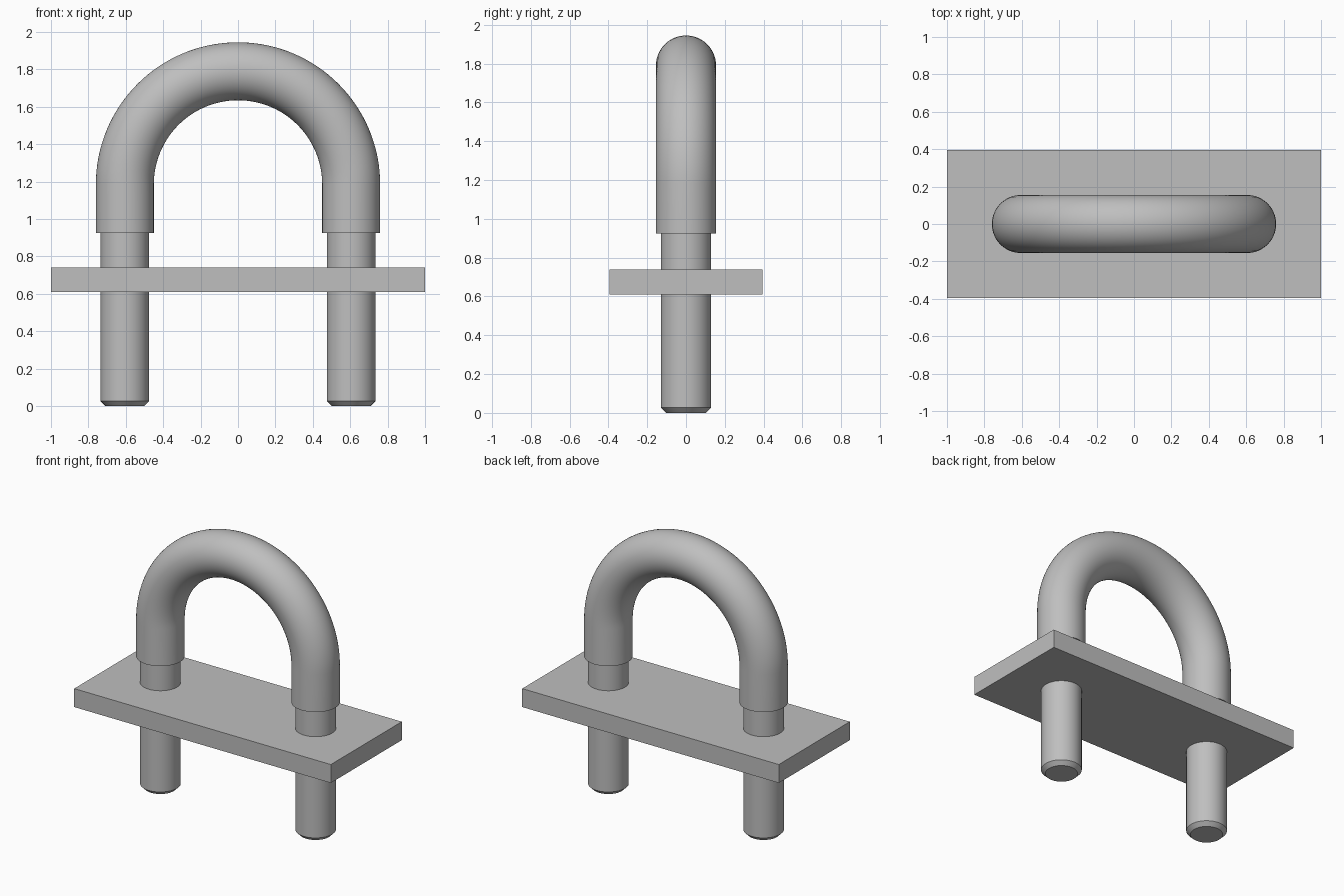
import bpy, bmesh, math
from mathutils import Vector

cube = bpy.data.objects.get("Cube")
if cube:
    bpy.data.objects.remove(cube, do_unlink=True)

LEG_X, BEND_Z = 0.605, 1.185
SLEEVE_R, ROD_R = 0.155, 0.13
SLEEVE_Z, PLATE_Z, PLATE_T = 0.925, 0.61, 0.13

steel = bpy.data.materials.new("steel grey")
steel.use_nodes = True
GREY = (0.52, 0.52, 0.52, 1)
steel.diffuse_color = GREY
steel.node_tree.nodes["Principled BSDF"].inputs["Base Color"].default_value = GREY


def finish(name, bm, smooth=True):
    bmesh.ops.recalc_face_normals(bm, faces=bm.faces)
    mesh = bpy.data.meshes.new(name)
    bm.to_mesh(mesh)
    bm.free()
    mesh.materials.append(steel)
    obj = bpy.data.objects.new(name, mesh)
    bpy.context.collection.objects.link(obj)
    if smooth:
        bpy.ops.object.select_all(action="DESELECT")
        obj.select_set(True)
        bpy.context.view_layer.objects.active = obj
        bpy.ops.object.shade_smooth_by_angle(angle=math.radians(30))
    return obj


def loft(name, rings, sides=64):
    """Skin circles given as (centre, outward direction, radius), capped at both ends."""
    bm = bmesh.new()
    loops = []
    for centre, out, radius in rings:
        angles = [math.tau * i / sides for i in range(sides)]
        loops.append([bm.verts.new(centre + radius * (math.cos(a) * out + math.sin(a) * Vector((0, 1, 0))))
                      for a in angles])
    for a, b in zip(loops, loops[1:]):
        for i in range(sides):
            j = (i + 1) % sides
            bm.faces.new((a[i], a[j], b[j], b[i]))
    bm.faces.new(loops[0])
    bm.faces.new(loops[-1])
    return finish(name, bm)


# Bent bar: half-circle arch with short straight ends
rings = [(Vector((LEG_X, 0, SLEEVE_Z)), Vector((1, 0, 0)), SLEEVE_R)]
STEPS = 64
for k in range(STEPS + 1):
    t = math.pi * k / STEPS
    out = Vector((math.cos(t), 0, math.sin(t)))
    rings.append((Vector((0, 0, BEND_Z)) + LEG_X * out, out, SLEEVE_R))
rings.append((Vector((-LEG_X, 0, SLEEVE_Z)), Vector((-1, 0, 0)), SLEEVE_R))
loft("bent_bar", rings)

# Thinner legs with chamfered tips
for side, name in ((1, "left_leg"), (-1, "right_leg")):
    profile = [(0, 0.103), (0.027, ROD_R), (SLEEVE_Z, ROD_R)]
    loft(name, [(Vector((side * LEG_X, 0, z)), Vector((1, 0, 0)), r) for z, r in profile])

# Cross plate
bm = bmesh.new()
bmesh.ops.create_cube(bm, size=1)
bmesh.ops.scale(bm, vec=(2, 0.79, PLATE_T), verts=bm.verts)
bmesh.ops.translate(bm, vec=(0, 0, PLATE_Z + PLATE_T / 2), verts=bm.verts)
finish("cross_plate", bm, smooth=False)
